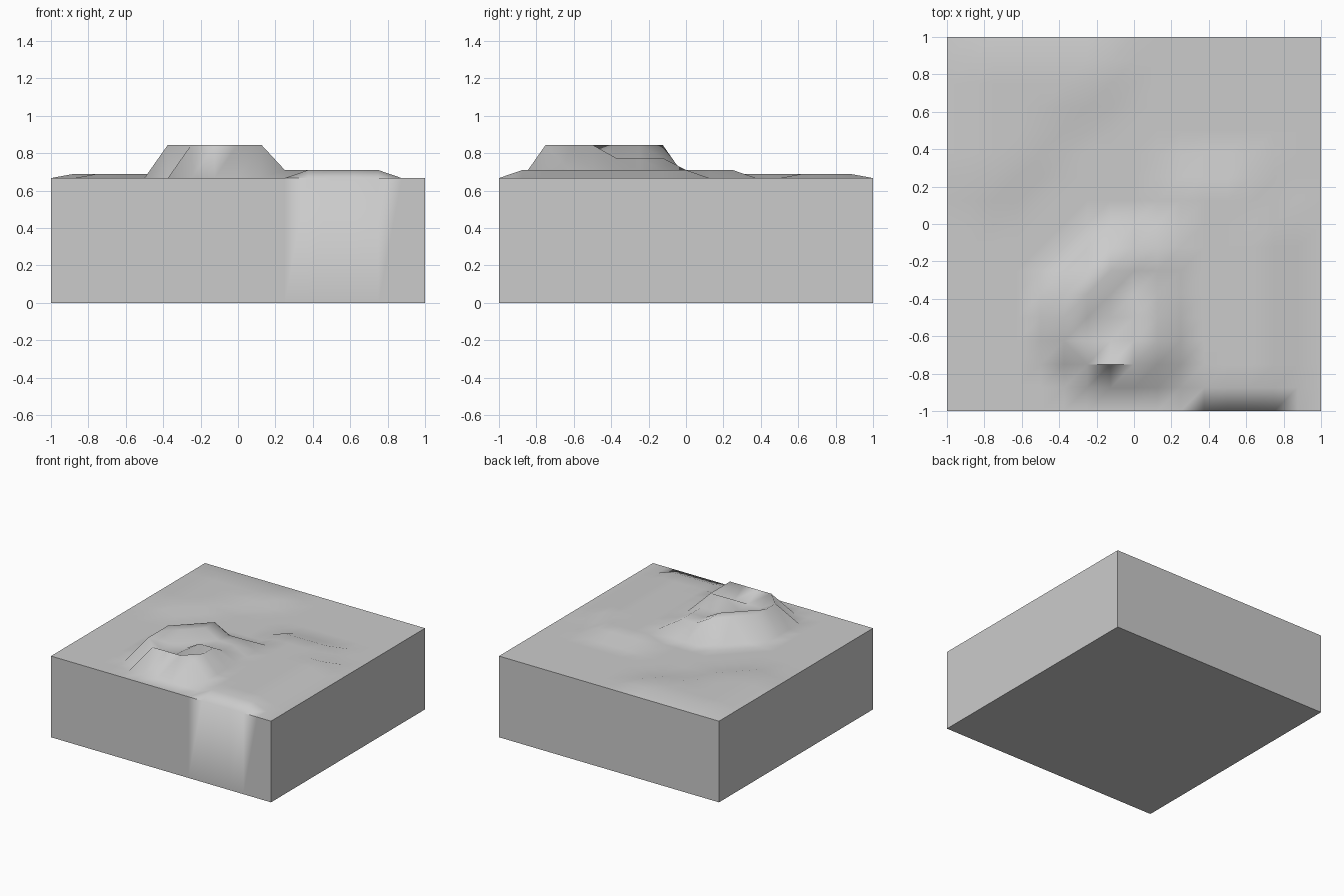
import bpy, bmesh, math

if "Cube" in bpy.data.objects:
    bpy.data.objects.remove(bpy.data.objects["Cube"])

N, STEP, BASE = 17, 0.125, 0.667
HIGH, MID, LOW, WEST = 0.845, 0.775, 0.71, 0.69
height = {}


def strip(y, x0, x1, z):
    """Set one row of terrain grid points to height z."""
    j = round((y + 1) / STEP)
    for i in range(round((x0 + 1) / STEP), round((x1 + 1) / STEP) + 1):
        height[i, j] = z


# Low eastern plateau
for k in range(8):
    strip(-0.875 + k * STEP, 0.375 if k < 1 else 0.25, 0.75, LOW)
strip(0.125, 0.25, 0.625, LOW)
strip(0.25, 0.25, 0.625, LOW)

# Low north-western plateau, stepping back towards the south
for y, x0, x1 in ((0.125, -0.75, -0.75), (0.25, -0.875, -0.625), (0.375, -0.875, -0.5),
                  (0.5, -0.875, -0.5), (0.625, -0.875, -0.25), (0.75, -0.875, -0.125),
                  (0.875, -0.875, -0.125)):
    strip(y, x0, x1, WEST)

# Hill rim with a shallow hollow opening to the north-east
strip(-0.75, -0.25, 0.125, HIGH)
strip(-0.625, -0.375, 0.125, HIGH)
strip(-0.5, -0.375, 0.125, HIGH)
strip(-0.375, -0.375, -0.25, HIGH)
strip(-0.25, -0.25, -0.125, HIGH)
strip(-0.125, -0.125, -0.125, HIGH)
strip(-0.625, -0.25, 0, MID)
strip(-0.5, -0.25, -0.125, MID)
strip(-0.375, -0.125, 0.125, MID)
strip(-0.25, 0, 0.125, MID)
strip(-0.125, 0, 0.125, MID)

# Terrain surface
bm = bmesh.new()
v = [[bm.verts.new((-1 + i * STEP, -1 + j * STEP, height.get((i, j), BASE)))
      for j in range(N)] for i in range(N)]
for i in range(N - 1):
    for j in range(N - 1):
        bm.faces.new((v[i][j], v[i + 1][j], v[i + 1][j + 1], v[i][j + 1]))

# Block sides and floor
rim = [e for e in bm.edges if e.is_boundary]
ext = bmesh.ops.extrude_edge_only(bm, edges=rim)["geom"]
for p in ext:
    if isinstance(p, bmesh.types.BMVert):
        p.co.z = 0
bmesh.ops.holes_fill(bm, edges=[e for e in bm.edges if e.is_boundary], sides=0)
bmesh.ops.recalc_face_normals(bm, faces=bm.faces[:])

mesh = bpy.data.meshes.new("terrain_block")
bm.to_mesh(mesh)
bm.free()
block = bpy.data.objects.new("terrain_block", mesh)
bpy.context.collection.objects.link(block)
bpy.context.view_layer.objects.active = block
block.select_set(True)
bpy.ops.object.shade_smooth_by_angle(angle=math.radians(75))
